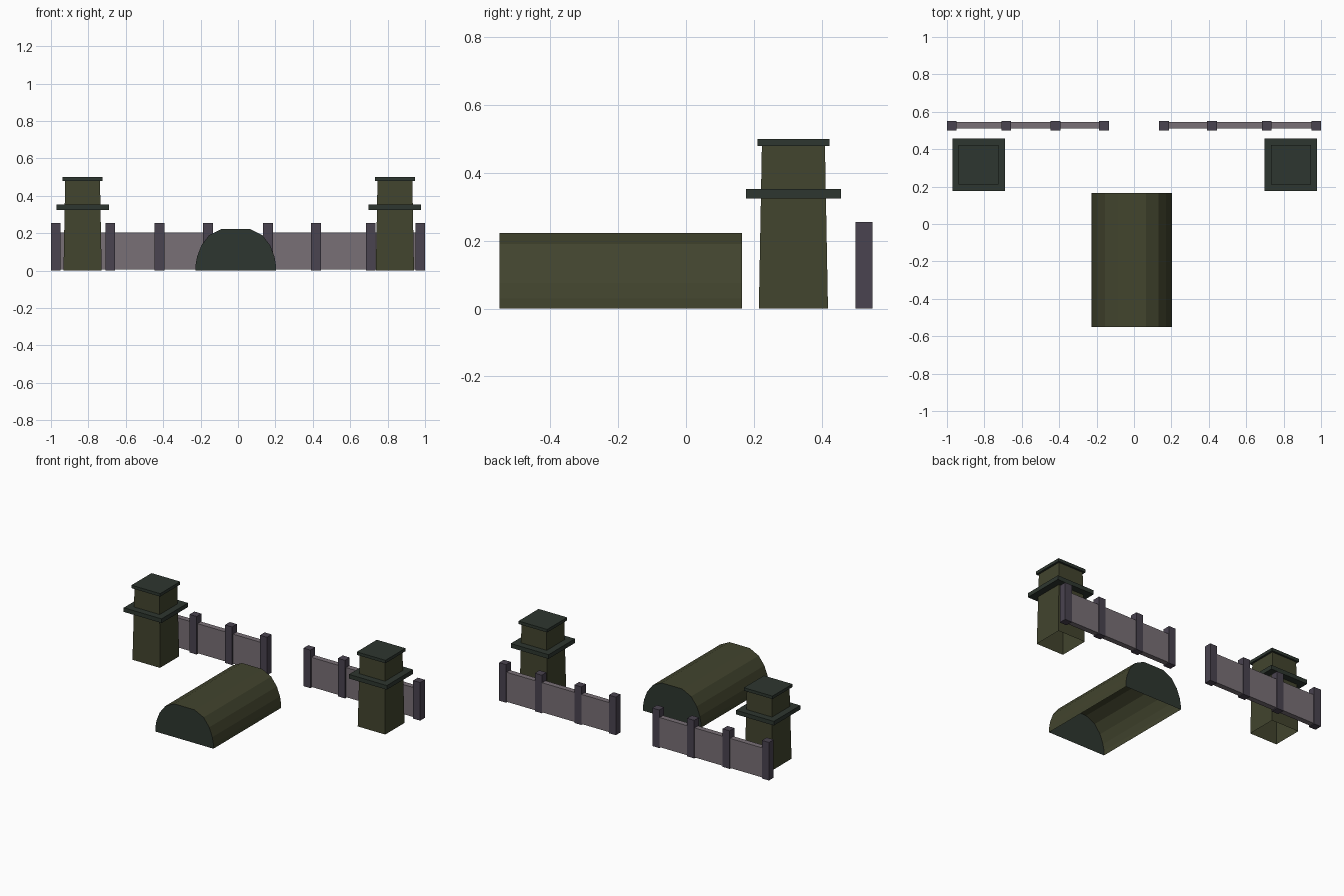
import bpy, bmesh

if "Cube" in bpy.data.objects:
    bpy.data.objects.remove(bpy.data.objects["Cube"])

def material(name, rgb):
    m = bpy.data.materials.new(name)
    m.diffuse_color = (*rgb, 1)
    m.use_nodes = True
    m.node_tree.nodes["Principled BSDF"].inputs["Base Color"].default_value = m.diffuse_color
    return m

OLIVE = material("olive", (0.054, 0.058, 0.027))
DARK = material("dark_green", (0.027, 0.037, 0.029))
PANEL = material("grey_panel", (0.190, 0.162, 0.182))
POST = material("purple_grey_post", (0.068, 0.057, 0.080))

def make(name, verts, faces, mats, dark_from=None):
    me = bpy.data.meshes.new(name)
    me.from_pydata(verts, [], faces)
    for m in mats:
        me.materials.append(m)
    if dark_from is not None:
        for p in me.polygons:
            p.material_index = 1 if p.index >= dark_from else 0
    bm = bmesh.new()
    bm.from_mesh(me)
    bmesh.ops.recalc_face_normals(bm, faces=bm.faces)
    bm.to_mesh(me)
    bm.free()
    ob = bpy.data.objects.new(name, me)
    bpy.context.collection.objects.link(ob)
    return ob

def block(name, cx, cy, h0, h1, z0, z1, mat, floor=True):
    """Box with half sizes h0 at the bottom and h1 at the top."""
    v = [(cx + sx * h[0], cy + sy * h[1], z)
         for h, z in ((h0, z0), (h1, z1))
         for sx, sy in ((-1, -1), (1, -1), (1, 1), (-1, 1))]
    f = [(i, (i + 1) % 4, 4 + (i + 1) % 4, 4 + i) for i in range(4)] + [(4, 5, 6, 7)]
    if floor:
        f.append((3, 2, 1, 0))
    return make(name, v, f, [mat])

# Arched shelter: open underneath, dark end walls
half = [(0.215, 0), (0.215, 0.03), (0.207, 0.075), (0.184, 0.135), (0.142, 0.19), (0.075, 0.223)]
profile = half + [(-x, z) for x, z in reversed(half)]
n = len(profile)
verts = [(x - 0.012, y, z) for y in (-0.55, 0.166) for x, z in profile]
faces = [(i, i + 1, n + i + 1, n + i) for i in range(n - 1)]
faces += [tuple(range(n)), tuple(range(2 * n - 1, n - 1, -1))]
make("arched_shelter", verts, faces, [OLIVE, DARK], n - 1)

# Watchtowers: tapered shaft, wide ledge, roof slab
for side, cx in (("left", -0.831), ("right", 0.839)):
    cy = 0.317
    block(side + "_tower_shaft", cx, cy, (0.102, 0.102), (0.093, 0.093), 0, 0.485, OLIVE, False)
    block(side + "_tower_ledge", cx, cy, (0.14, 0.14), (0.14, 0.14), 0.325, 0.353, DARK)
    block(side + "_tower_roof", cx, cy, (0.106, 0.106), (0.106, 0.106), 0.48, 0.50, DARK)

# Fence runs: a panel with four posts each
for side, xs in (("left", (-0.974, -0.683, -0.42, -0.161)),
                 ("right", (0.161, 0.417, 0.71, 0.974))):
    mid, length = (xs[0] + xs[-1]) / 2, (xs[-1] - xs[0]) / 2
    block(side + "_fence_panel", mid, 0.528, (length, 0.018), (length, 0.018), 0.005, 0.203, PANEL)
    for i, x in enumerate(xs):
        block(f"{side}_fence_post_{i + 1}", x, 0.525, (0.026, 0.025), (0.026, 0.025), 0, 0.255, POST)
